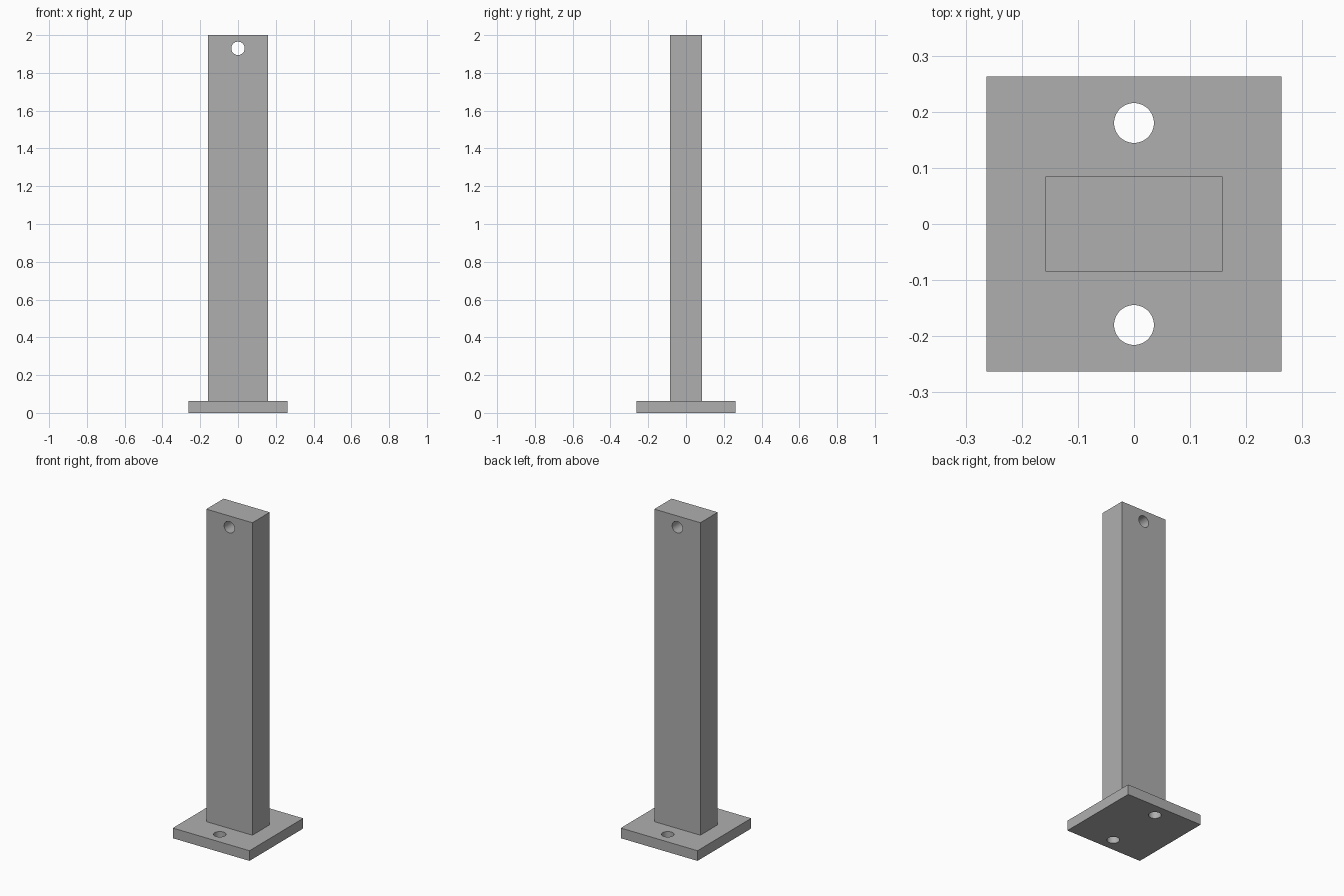
import bpy
import math

if "Cube" in bpy.data.objects:
    bpy.data.objects.remove(bpy.data.objects["Cube"], do_unlink=True)

# Single grey metal
grey = bpy.data.materials.new("grey_metal")
grey.use_nodes = True
colour = (0.43, 0.43, 0.43, 1)
grey.diffuse_color = colour
grey.node_tree.nodes["Principled BSDF"].inputs["Base Color"].default_value = colour


def box(name, size, bottom):
    bpy.ops.mesh.primitive_cube_add(size=1, location=(0, 0, bottom + size[2] / 2))
    ob = bpy.context.object
    ob.name = name
    ob.scale = size
    bpy.ops.object.transform_apply(location=True, rotation=False, scale=True)
    ob.data.materials.append(grey)
    return ob


def drill(target, name, radius, depth, location, rotation=(0, 0, 0)):
    """Cut a round through-hole in the target."""
    bpy.ops.mesh.primitive_cylinder_add(vertices=48, radius=radius, depth=depth,
                                        location=location, rotation=rotation)
    cutter = bpy.context.object
    cutter.name = name
    cutter.data.materials.append(grey)
    cutter.hide_render = True
    mod = target.modifiers.new(name, "BOOLEAN")
    mod.operation = "DIFFERENCE"
    mod.solver = "EXACT"
    mod.object = cutter
    bpy.context.view_layer.objects.active = target
    bpy.ops.object.modifier_apply(modifier=mod.name)
    bpy.data.objects.remove(cutter, do_unlink=True)


PLATE_HEIGHT = 0.063

# Square base plate with two bolt holes
plate = box("base_plate", (0.526, 0.526, PLATE_HEIGHT), 0)
for side in (-1, 1):
    drill(plate, "bolt_hole", 0.0355, 0.3, (0, side * 0.18, PLATE_HEIGHT / 2))

# Upright post with a cross hole near the top
post = box("post", (0.316, 0.17, 2 - PLATE_HEIGHT), PLATE_HEIGHT)
drill(post, "cross_hole", 0.0355, 0.5, (0, 0, 1.93), (math.pi / 2, 0, 0))

# Smooth hole walls, crisp box edges
for ob in (plate, post):
    bpy.ops.object.select_all(action="DESELECT")
    ob.select_set(True)
    bpy.context.view_layer.objects.active = ob
    bpy.ops.object.shade_smooth_by_angle(angle=math.radians(30))
